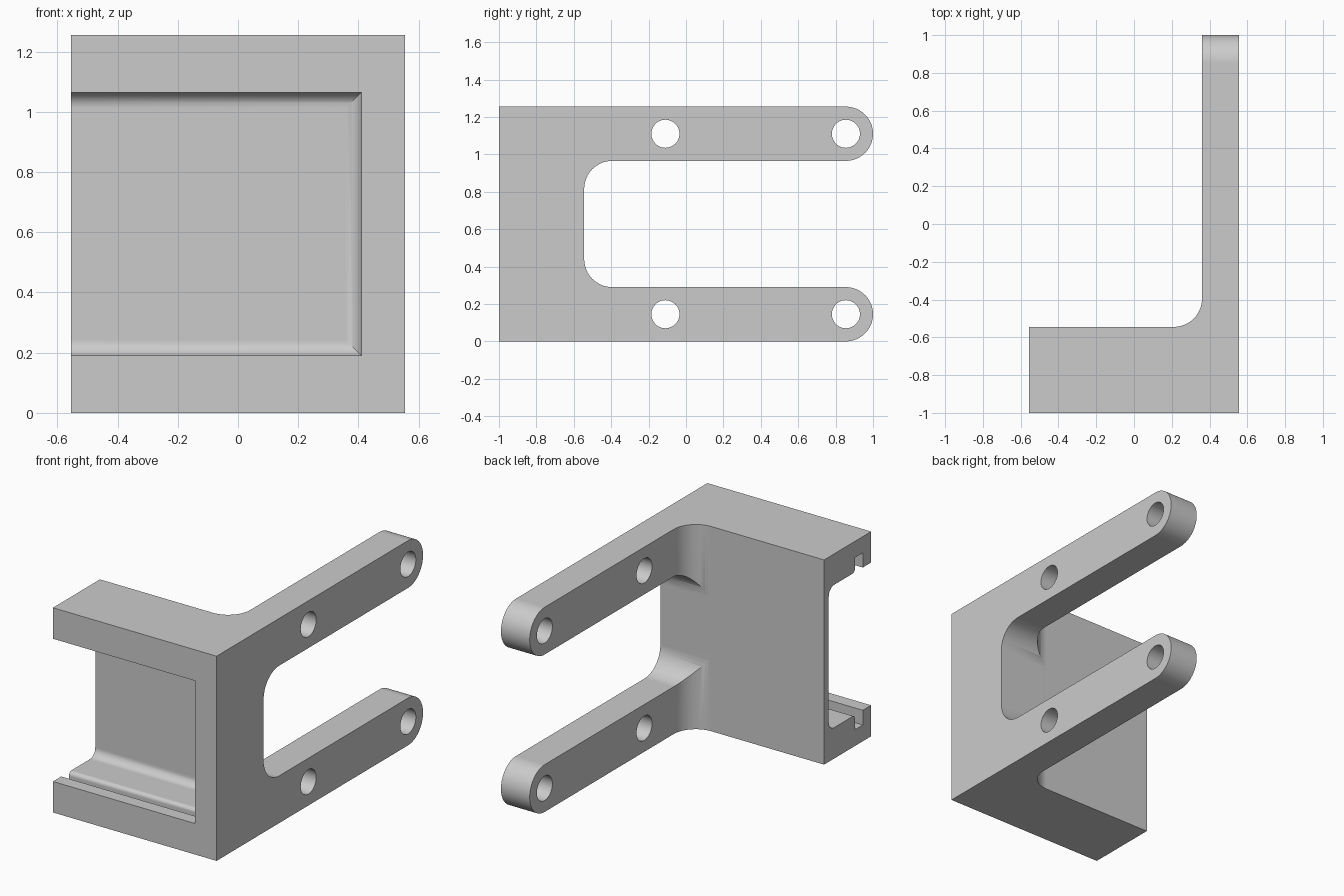
import bpy, bmesh
from math import cos, sin, radians

cube = bpy.data.objects.get("Cube")
if cube:
    bpy.data.objects.remove(cube, do_unlink=True)

HALF_W, HEIGHT = 0.555, 1.255      # half width of bracket, total height
BACK_Y, ARM_X = -0.545, 0.36       # back of the plate, inner face of the arms
TIP_R, TIP_Y, FILLET = 0.145, 0.855, 0.15
ARM_Z = (TIP_R, HEIGHT - TIP_R)    # arm centre heights

grey = bpy.data.materials.new("plain grey")
grey.use_nodes = True
grey.diffuse_color = (0.6, 0.6, 0.6, 1)
grey.node_tree.nodes["Principled BSDF"].inputs["Base Color"].default_value = grey.diffuse_color


def arc(cx, cy, r, start, end, n=12):
    angles = [radians(start + (end - start) * i / n) for i in range(n + 1)]
    return [(cx + r * cos(a), cy + r * sin(a)) for a in angles]


def loft(name, rings):
    """Closed solid skinned through rings of equal length."""
    bm = bmesh.new()
    loops = [[bm.verts.new(p) for p in ring] for ring in rings]
    n = len(loops[0])
    for a, b in zip(loops, loops[1:]):
        for i in range(n):
            j = (i + 1) % n
            bm.faces.new((a[i], a[j], b[j], b[i]))
    bm.faces.new(loops[0][::-1])
    bm.faces.new(loops[-1])
    bmesh.ops.recalc_face_normals(bm, faces=bm.faces)
    mesh = bpy.data.meshes.new(name)
    bm.to_mesh(mesh)
    bm.free()
    mesh.materials.append(grey)
    obj = bpy.data.objects.new(name, mesh)
    bpy.context.collection.objects.link(obj)
    return obj


def along_x(name, points, x0, x1):
    return loft(name, [[(x, y, z) for y, z in points] for x in (x0, x1)])


def combine(target, tool, operation):
    mod = target.modifiers.new(operation, 'BOOLEAN')
    mod.object, mod.operation, mod.solver = tool, operation, 'EXACT'
    bpy.context.view_layer.objects.active = target
    bpy.ops.object.modifier_apply(modifier=mod.name)
    bpy.data.objects.remove(tool, do_unlink=True)


# Plan outline: plate with a filleted corner running into the arms
plan = [(-HALF_W, -1), (HALF_W, -1), (HALF_W, 1.2), (ARM_X, 1.2)]
plan += arc(ARM_X - FILLET, BACK_Y + FILLET, FILLET, 0, -90)
plan += [(-HALF_W, BACK_Y)]
bracket = loft("bracket", [[(x, y, z) for x, y in plan] for z in (-0.1, HEIGHT + 0.1)])

# Side outline: two round-tipped arms with a rounded slot between them
slot_y = BACK_Y + 0.0005 + FILLET
slot_low, slot_high = 2 * TIP_R, HEIGHT - 2 * TIP_R
side = [(-1.2, 0)] + arc(TIP_Y, ARM_Z[0], TIP_R, -90, 90, 32)
side += arc(slot_y, slot_low + FILLET, FILLET, 270, 180)
side += arc(slot_y, slot_high - FILLET, FILLET, 180, 90)
side += arc(TIP_Y, ARM_Z[1], TIP_R, -90, 90, 32) + [(-1.2, HEIGHT)]
combine(bracket, along_x("side_outline", side, -0.8, 0.8), 'INTERSECT')

# Bolt holes
for z in ARM_Z:
    for y in (-0.11, TIP_Y):
        hole = along_x("hole_cutter", arc(y, z, 0.075, 0, 352.5, 47), 0.2, 0.8)
        combine(bracket, hole, 'DIFFERENCE')

# Front pocket: depth and outward offset, with retaining groove and filleted floor
steps = [(-1.2, 0), (-0.92, 0), (-0.92, 0.09), (-0.845, 0.09)]
steps += arc(-0.82, 0.025, 0.025, 180, 270, 6)
steps += arc(-0.642, -0.052, 0.052, 90, 0, 10)
rings = []
for y, d in steps:
    x1, z0, z1 = 0.41 + d, 0.19 - d, 1.065 + d
    rings.append([(-0.8, y, z0), (x1, y, z0), (x1, y, z1), (-0.8, y, z1)])
combine(bracket, loft("pocket_cutter", rings), 'DIFFERENCE')

# Smooth rounds, crisp edges
bpy.ops.object.select_all(action='DESELECT')
bracket.select_set(True)
bpy.context.view_layer.objects.active = bracket
bpy.ops.object.shade_smooth_by_angle(angle=radians(30))
weighted = bracket.modifiers.new("weighted_normals", 'WEIGHTED_NORMAL')
weighted.keep_sharp = True
